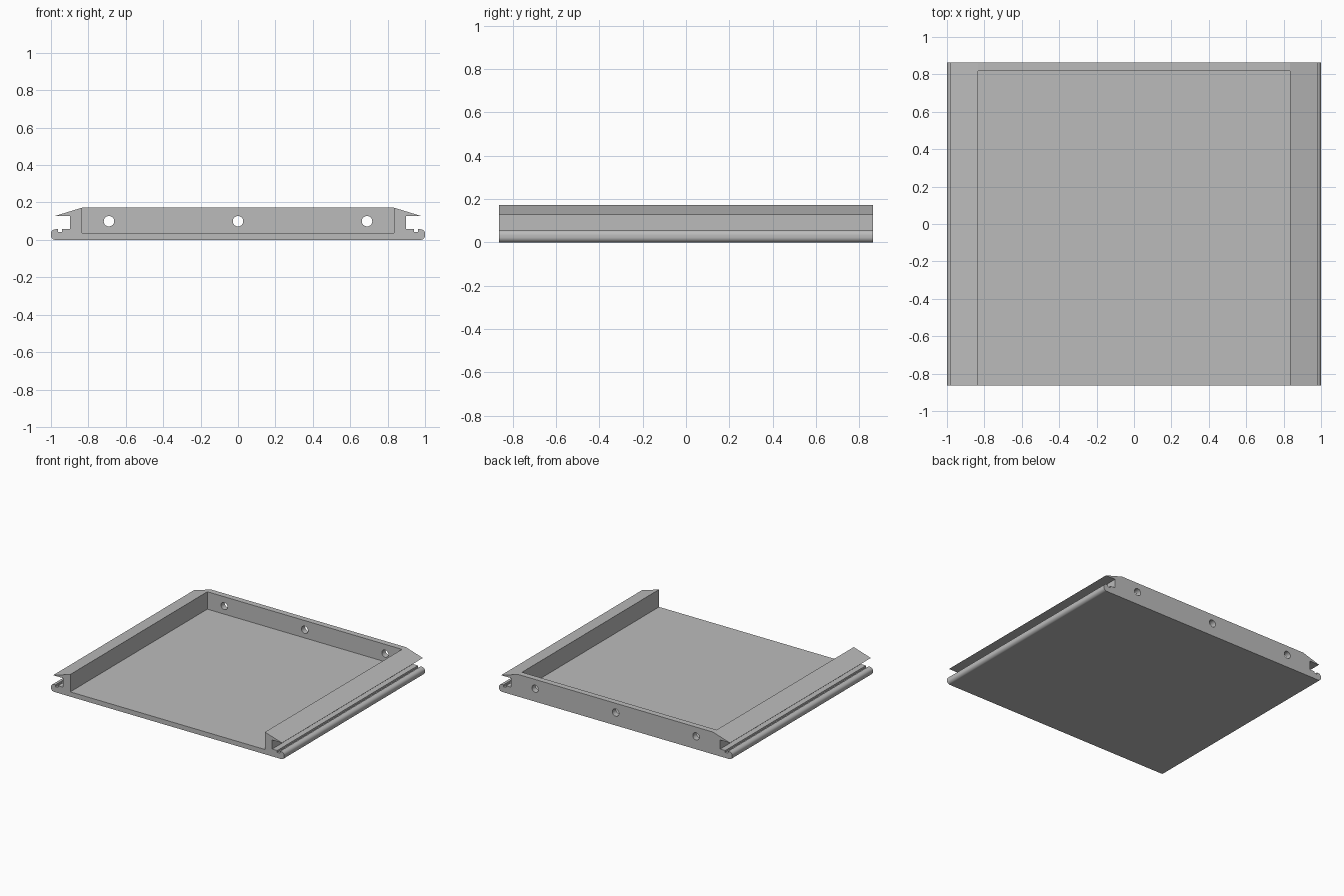
import bpy, bmesh, math

cube = bpy.data.objects.get("Cube")
if cube:
    bpy.data.objects.remove(cube, do_unlink=True)

HALF_DEPTH = 0.8625
FLOOR, TOP = 0.037, 0.172
POCKET_X, POCKET_BACK = 0.835, 0.817

grey = bpy.data.materials.new("plain_grey")
grey.use_nodes = True
grey.diffuse_color = (0.5, 0.5, 0.5, 1)
grey.node_tree.nodes["Principled BSDF"].inputs["Base Color"].default_value = (0.5, 0.5, 0.5, 1)


def arc(cx, cz, r, start, end, steps=8):
    angles = [math.radians(start + (end - start) * i / steps) for i in range(steps + 1)]
    return [(cx + r * math.cos(a), cz + r * math.sin(a)) for a in angles]


def extrude_profile(name, points, y0, y1):
    """Extrude an x-z outline along y."""
    bm = bmesh.new()
    face = bm.faces.new([bm.verts.new((x, y0, z)) for x, z in points])
    moved = bmesh.ops.extrude_face_region(bm, geom=[face])["geom"]
    verts = [v for v in moved if isinstance(v, bmesh.types.BMVert)]
    bmesh.ops.translate(bm, verts=verts, vec=(0, y1 - y0, 0))
    bmesh.ops.recalc_face_normals(bm, faces=bm.faces)
    mesh = bpy.data.meshes.new(name)
    bm.to_mesh(mesh)
    bm.free()
    obj = bpy.data.objects.new(name, mesh)
    bpy.context.collection.objects.link(obj)
    mesh.materials.append(grey)
    return obj


# Outline of one side: rounded lip, small groove, side channel, sloped top
R, LIP_TOP = 0.024, 0.057
side = arc(1 - R, R, R, -90, 0) + arc(1 - R, LIP_TOP - R, R, 0, 90)
side += [(0.963, LIP_TOP), (0.963, 0.043), (0.94, 0.043), (0.94, LIP_TOP),
         (0.897, LIP_TOP), (0.897, 0.127), (0.982, 0.127), (POCKET_X, TOP)]
outline = side + [(-x, z) for x, z in reversed(side)]
tray = extrude_profile("tray", outline, -HALF_DEPTH, HALF_DEPTH)

# Cutters: pocket open to the front, and three holes in the back wall
pocket = [(-POCKET_X, FLOOR), (POCKET_X, FLOOR), (POCKET_X, 0.3), (-POCKET_X, 0.3)]
cutters = [extrude_profile("pocket_cutter", pocket, -1, POCKET_BACK)]
for x in (-0.69, 0, 0.69):
    circle = arc(x, 0.1, 0.028, 0, 360, 32)[:-1]
    cutters.append(extrude_profile("hole_cutter", circle, 0.7, 1))

for cutter in cutters:
    mod = tray.modifiers.new(cutter.name, "BOOLEAN")
    mod.operation = "DIFFERENCE"
    mod.solver = "EXACT"
    mod.object = cutter

# Bake the cuts and drop the cutters
bpy.context.view_layer.update()
baked = bpy.data.meshes.new_from_object(
    tray.evaluated_get(bpy.context.evaluated_depsgraph_get()))
tray.modifiers.clear()
tray.data = baked
for cutter in cutters:
    bpy.data.objects.remove(cutter, do_unlink=True)

bpy.ops.object.select_all(action="DESELECT")
tray.select_set(True)
bpy.context.view_layer.objects.active = tray
bpy.ops.object.shade_smooth_by_angle(angle=math.radians(30))
# The shallow top slopes keep a crisp edge
for poly in baked.polygons:
    if poly.area > 0.05:
        poly.use_smooth = False
